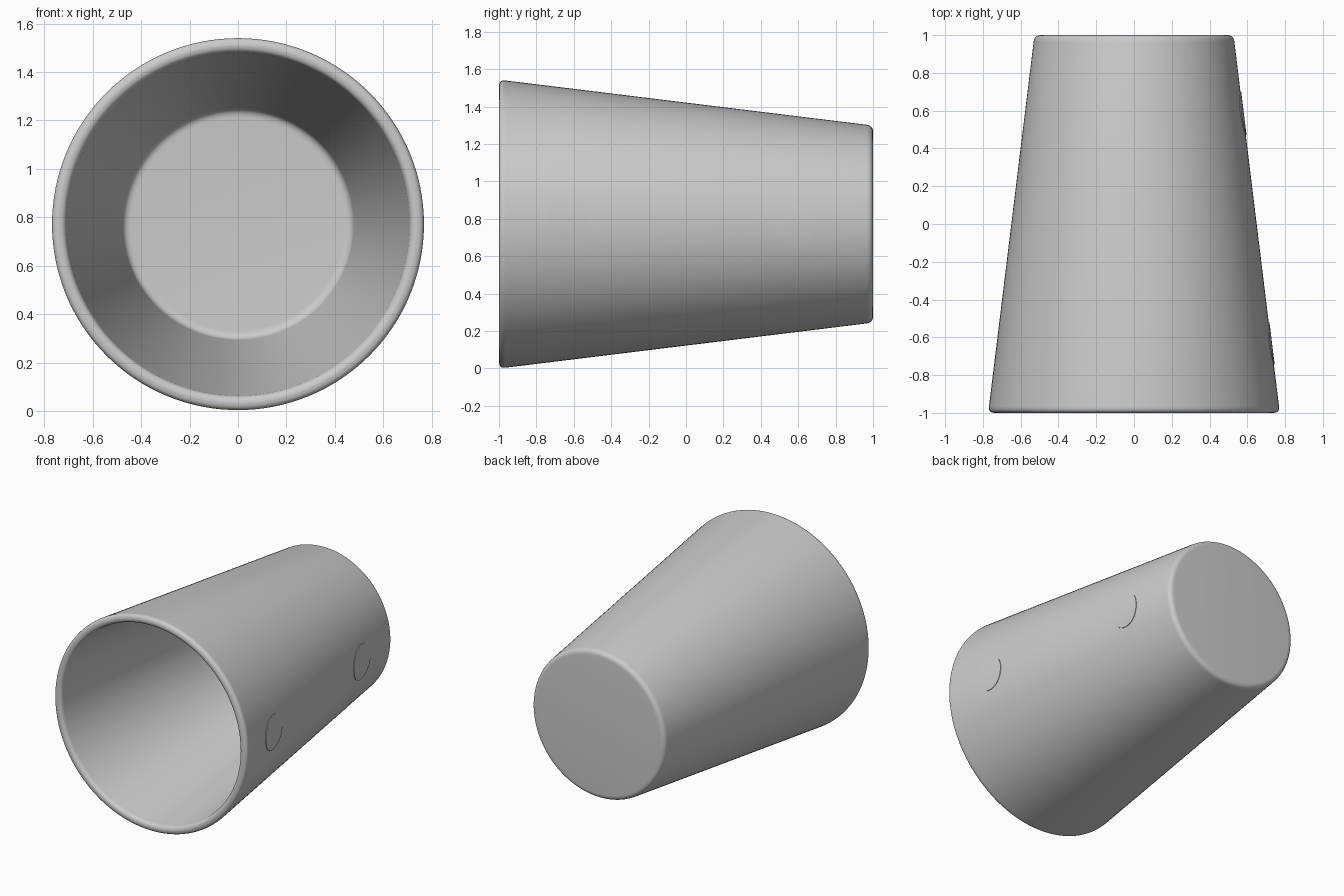
import bpy, bmesh
from math import sin, cos, pi, radians, sqrt

if "Cube" in bpy.data.objects:
    bpy.data.objects.remove(bpy.data.objects["Cube"])

FRONT_R, BACK_R, AXIS_Z, WALL = 0.772, 0.527, 0.772, 0.06
SEGMENTS = 128

grey = bpy.data.materials.new("plain grey")
grey.use_nodes = True
grey.diffuse_color = (0.6, 0.6, 0.6, 1)
grey.node_tree.nodes["Principled BSDF"].inputs["Base Color"].default_value = (0.6, 0.6, 0.6, 1)


def outer_radius(y):
    return FRONT_R + (BACK_R - FRONT_R) * (y + 1) / 2


def finish(bm, name):
    bmesh.ops.recalc_face_normals(bm, faces=bm.faces)
    mesh = bpy.data.meshes.new(name)
    bm.to_mesh(mesh)
    bm.free()
    mesh.materials.append(grey)
    obj = bpy.data.objects.new(name, mesh)
    bpy.context.collection.objects.link(obj)
    bpy.ops.object.select_all(action="DESELECT")
    obj.select_set(True)
    bpy.context.view_layer.objects.active = obj
    bpy.ops.object.shade_smooth_by_angle(angle=radians(35))
    return obj


def fillet(prev, corner, nxt, size, steps=6):
    """Round one profile corner with a quadratic curve."""
    def toward(p):
        d = sqrt((p[0] - corner[0]) ** 2 + (p[1] - corner[1]) ** 2)
        return [c + (q - c) * size / d for c, q in zip(corner, p)]
    a, b = toward(prev), toward(nxt)
    return [[(1 - t) ** 2 * u + 2 * t * (1 - t) * c + t * t * v
             for u, c, v in zip(a, corner, b)]
            for t in (i / steps for i in range(steps + 1))]


# Cup: a rounded (radius, y) profile spun round the y axis
floor_y = 1 - WALL
corners = [(0, 1), (BACK_R, 1), (FRONT_R, -1), (FRONT_R - WALL, -1),
           (outer_radius(floor_y) - WALL, floor_y), (0, floor_y)]
profile = [corners[0]]
for i, size in zip(range(1, 5), (0.035, 0.035, 0.028, 0.035)):
    profile += fillet(corners[i - 1], corners[i], corners[i + 1], size)
profile.append(corners[-1])

bm = bmesh.new()
verts = [bm.verts.new((r, y, AXIS_Z)) for r, y in profile]
edges = [bm.edges.new(pair) for pair in zip(verts, verts[1:])]
bmesh.ops.spin(bm, geom=verts + edges, cent=(0, 0, AXIS_Z), axis=(0, 1, 0),
               angle=2 * pi, steps=SEGMENTS)
bmesh.ops.remove_doubles(bm, verts=bm.verts, dist=0.0001)
finish(bm, "cup")


# Round pads: thin discs that follow the tapered left side
def pad(name, centre_y, half_y=0.113, half_z=0.125, lift=0.004, sides=40):
    bm = bmesh.new()

    def point(scale, a, height):
        y = centre_y + scale * half_y * cos(a)
        z = scale * half_z * sin(a)
        r = outer_radius(y) + height
        return bm.verts.new((sqrt(r * r - z * z), y, AXIS_Z + z))

    levels = [(1, -0.01), (1, lift), (0.75, lift), (0.5, lift), (0.25, lift)]
    rings = [[point(s, 2 * pi * i / sides, h) for i in range(sides)] for s, h in levels]
    for a, b in zip(rings, rings[1:]):
        for i in range(sides):
            j = (i + 1) % sides
            bm.faces.new((a[i], a[j], b[j], b[i]))
    middle = point(0, 0, lift)
    for i in range(sides):
        bm.faces.new((rings[-1][i], rings[-1][(i + 1) % sides], middle))
    finish(bm, name)


pad("front_pad", -0.632)
pad("back_pad", 0.585)
